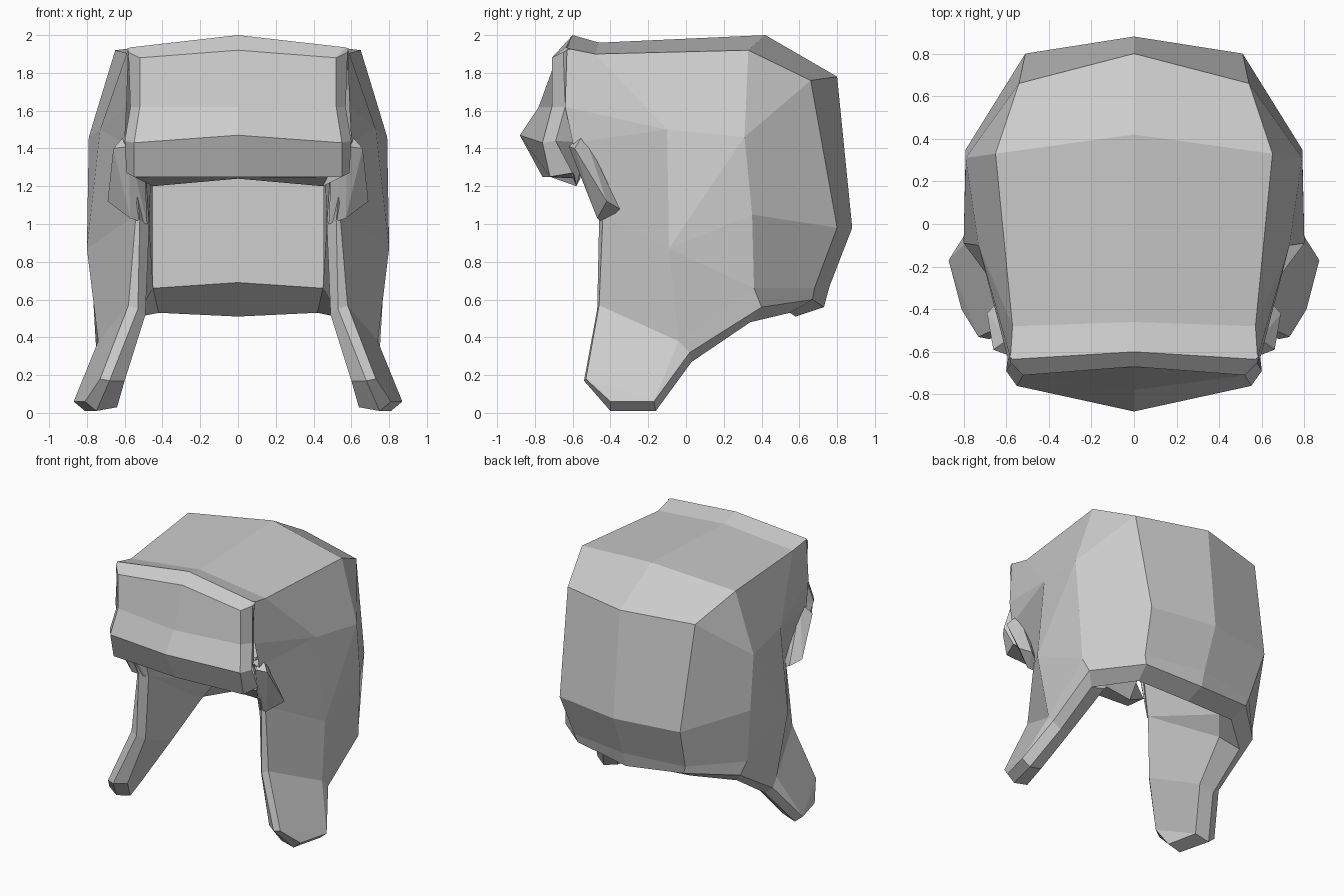
import bpy, bmesh

if "Cube" in bpy.data.objects:
    bpy.data.objects.remove(bpy.data.objects["Cube"], do_unlink=True)

grey = bpy.data.materials.new("plain grey")
grey.use_nodes = True
COLOUR = (0.6, 0.6, 0.6, 1)
grey.diffuse_color = COLOUR
grey.node_tree.nodes["Principled BSDF"].inputs["Base Color"].default_value = COLOUR


def finish(bm, name):
    """Turn a half mesh into a mirrored object."""
    bmesh.ops.recalc_face_normals(bm, faces=bm.faces[:])
    mesh = bpy.data.meshes.new(name)
    bm.to_mesh(mesh)
    bm.free()
    mesh.materials.append(grey)
    obj = bpy.data.objects.new(name, mesh)
    bpy.context.collection.objects.link(obj)
    mirror = obj.modifiers.new("mirror", "MIRROR")
    mirror.use_clip = True
    mirror.merge_threshold = 0.002


def bridge(bm, first, second):
    """Join two rows of vertices with a strip of quads."""
    for i in range(len(first) - 1):
        bm.faces.new((first[i], first[i + 1], second[i + 1], second[i]))


# Cap shell: crown strip, rounded side panel and hanging ear flap
crown_middle = [(0, -.6, 2), (0, -.46, 1.96), (0, .42, 2), (0, .8, 1.78),
                (0, .88, .98), (0, .76, .67), (0, .73, .56)]
crown_edge = [(.58, -.63, 1.93), (.57, -.48, 1.9), (.65, .33, 1.92), (.54, .66, 1.76),
              (.51, .8, .98), (.47, .68, .66), (.45, .67, .6)]
side_points = {
    "temple": (.73, -.1, 1.5), "upper": (.79, .31, 1.46), "rear": (.79, .35, 1.05),
    "ear": (.8, -.09, .87), "low": (.77, .36, .66), "hem": (.74, .4, .56),
    "brow": (.59, -.64, 1.62), "cheek": (.6, -.6, 1.43), "jaw": (.54, -.44, 1.05),
    "top": (.58, -.46, .57), "front": (.73, -.53, .18),
    "toe": (.81, -.4, .06), "heel": (.87, -.17, .06),
    "back": (.75, .02, .32), "root": (.74, -.04, .38),
}
# Side panel faces, from the crown down to the flap
side_faces = [
    ("edge0", "edge1", "temple", "brow"),
    ("edge1", "edge2", "upper", "temple"),
    ("edge2", "edge3", "upper"),
    ("edge3", "edge4", "rear", "upper"),
    ("edge4", "edge5", "low", "rear"),
    ("edge5", "edge6", "hem", "low"),
    ("temple", "upper", "ear"),
    ("upper", "rear", "ear"),
    ("brow", "temple", "cheek"),
    ("temple", "ear", "jaw", "cheek"),
    ("rear", "low", "ear"),
    ("ear", "low", "root"),
    ("jaw", "ear", "root", "top"),
    ("low", "hem", "back", "root"),
    ("root", "back", "heel"),
    ("top", "root", "heel", "front"),
    ("front", "heel", "toe"),
]
# Thick rim: bevelled loop and inner loop, following the outer border
border = ["cheek", "jaw", "top", "front", "toe", "heel", "back", "hem", "edge6", "mid6"]
bevel_loop = [(.56, -.6, 1.43), (.52, -.46, 1.02), (.53, -.47, .55), (.68, -.54, .17),
              (.75, -.4, .01), (.81, -.16, .01), (.69, .03, .27), (.67, .34, .48),
              (.42, .55, .53), (0, .58, .51)]
inner_loop = [(.5, -.5, 1.43), (.47, -.41, 1), (.49, -.42, .52), (.6, -.48, .17),
              (.64, -.39, .03), (.7, -.17, .04), (.58, .02, .31), (.52, .3, .54),
              (.45, .38, .66), (0, .38, .69)]
# Lining: inside of the flap, back wall and ceiling
lining_points = {"lid_edge": (.45, .42, 1.6), "lid_mid": (0, .42, 1.6),
                 "lid_front": (0, -.5, 1.43)}
lining_faces = [
    ("in_front", "in_toe", "in_heel"),
    ("in_top", "in_front", "in_heel", "in_back"),
    ("in_jaw", "in_top", "in_back", "in_hem"),
    ("in_jaw", "in_hem", "in_edge6"),
    ("in_jaw", "in_edge6", "lid_edge", "in_cheek"),
    ("in_edge6", "in_mid6", "lid_mid", "lid_edge"),
    ("in_cheek", "lid_edge", "lid_mid", "lid_front"),
]
bm = bmesh.new()
verts = {k: bm.verts.new(co) for k, co in {**side_points, **lining_points}.items()}
for i, (mid, edge) in enumerate(zip(crown_middle, crown_edge)):
    verts[f"mid{i}"] = bm.verts.new(mid)
    verts[f"edge{i}"] = bm.verts.new(edge)
for key, co in zip(border, inner_loop):
    verts["in_" + key] = bm.verts.new(co)
bevel = [bm.verts.new(co) for co in bevel_loop]
crown = range(len(crown_middle))
bridge(bm, [verts[f"mid{i}"] for i in crown], [verts[f"edge{i}"] for i in crown])
bridge(bm, [verts[k] for k in border], bevel)
bridge(bm, bevel, [verts["in_" + k] for k in border])
for names in side_faces + lining_faces:
    bm.faces.new([verts[k] for k in names])
finish(bm, "cap_shell")

# Turned-up front brim: each row runs from the middle round to the back
brim_rows = [
    [(0, -.6, 2), (.57, -.635, 1.935), (.585, -.62, 1.93), (.5, -.55, 1.9), (0, -.55, 1.93)],
    [(0, -.67, 1.92), (.52, -.71, 1.88), (.58, -.65, 1.91), (.5, -.52, 1.8), (0, -.52, 1.8)],
    [(0, -.78, 1.62), (.52, -.71, 1.62), (.57, -.64, 1.62), (.5, -.52, 1.62), (0, -.52, 1.62)],
    [(0, -.88, 1.47), (.55, -.76, 1.43), (.6, -.69, 1.44), (.5, -.52, 1.43), (0, -.52, 1.43)],
    [(0, -.76, 1.25), (.55, -.72, 1.25), (.59, -.6, 1.27), (.45, -.58, 1.2), (0, -.56, 1.24)],
]
bm = bmesh.new()
rows = [[bm.verts.new(co) for co in row] for row in brim_rows]
for above, below in zip(rows, rows[1:]):
    bridge(bm, above, below)
bm.faces.new(rows[0])
bm.faces.new(rows[-1])
finish(bm, "front_brim")

# Slanted tab joining brim and flap on each side
tab_top = [(.58, -.62, 1.41), (.66, -.59, 1.4), (.59, -.54, 1.48), (.5, -.54, 1.42)]
tab_bottom = [(.57, -.47, 1.03), (.69, -.42, 1.12), (.63, -.35, 1.08), (.48, -.43, 1)]
bm = bmesh.new()
for co in tab_top + tab_bottom:
    bm.verts.new(co)
bmesh.ops.convex_hull(bm, input=bm.verts[:])
bmesh.ops.dissolve_limit(bm, angle_limit=0.1, verts=bm.verts[:], edges=bm.edges[:])
finish(bm, "side_tab")
